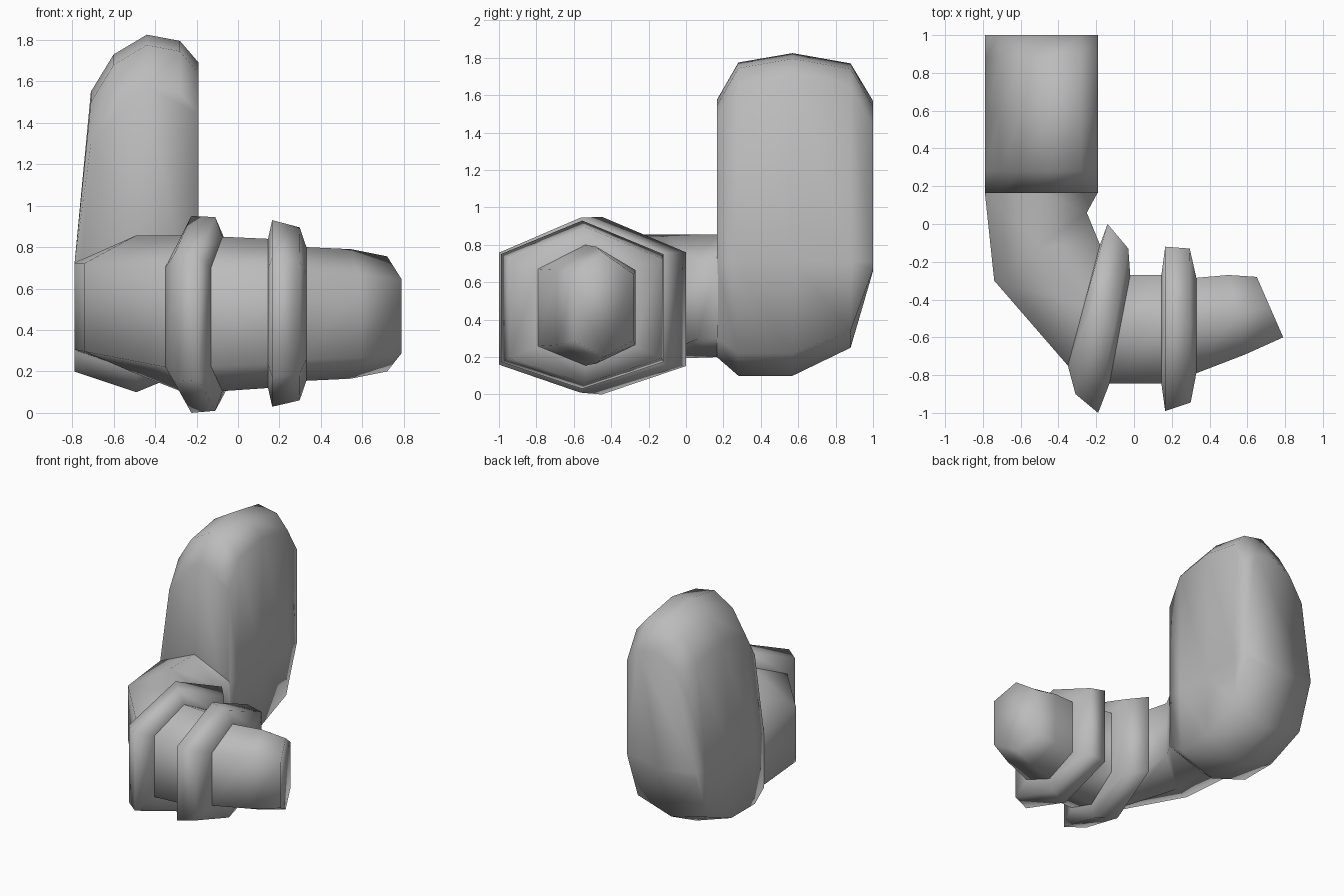
import bpy
import bmesh

cube = bpy.data.objects.get("Cube")
if cube:
    bpy.data.objects.remove(cube)

grey = bpy.data.materials.new("plain grey")
grey.use_nodes = True
colour = (0.5, 0.5, 0.5, 1)
grey.diffuse_color = colour
grey.node_tree.nodes["Principled BSDF"].inputs["Base Color"].default_value = colour


def loft(name, sections, cap_start=False, cap_end=False):
    """Skin a row of equal-length closed loops."""
    bm = bmesh.new()
    loops = [[bm.verts.new(p) for p in s] for s in sections]
    for a, b in zip(loops, loops[1:]):
        n = len(a)
        for i in range(n):
            j = (i + 1) % n
            bm.faces.new((a[i], a[j], b[j], b[i]))
    if cap_start:
        bm.faces.new(loops[0][::-1])
    if cap_end:
        bm.faces.new(loops[-1])
    bmesh.ops.recalc_face_normals(bm, faces=bm.faces[:])
    mesh = bpy.data.meshes.new(name)
    bm.to_mesh(mesh)
    bm.free()
    for poly in mesh.polygons:
        poly.use_smooth = True
    mesh.materials.append(grey)
    obj = bpy.data.objects.new(name, mesh)
    bpy.context.collection.objects.link(obj)
    return obj


def hexagon(outer, inner, bottom, top):
    """Upright six-sided section spanning two plan points."""
    (ox, oy), (ix, iy) = outer, inner
    mx, my = (ox + ix) / 2, (oy + iy) / 2
    h = top - bottom
    low, high = bottom + 0.16 * h, top - 0.2 * h
    return [(ox, oy, low), (ox, oy, high), (mx, my, top),
            (ix, iy, high), (ix, iy, low), (mx, my, bottom)]


# Upper arm: rounded outline in x and z, stepped along y
crown = [(-0.71, 1.55), (-0.60, 1.73), (-0.44, 1.825), (-0.28, 1.795), (-0.19, 1.69)]
base = [(-0.19, 0.71), (-0.20, 0.22), (-0.49, 0.10), (-0.79, 0.20), (-0.79, 0.71)]
# y, drop of the crown, lowest height of the base
steps = [(0.165, 0.25, 0.20), (0.28, 0.05, 0.10), (0.57, 0.0, 0.10),
         (0.88, 0.055, 0.25), (1.0, 0.255, 0.66)]
upper = []
for y, drop, floor in steps:
    loop = [(x, y, z - drop) for x, z in crown]
    loop += [(x, y, floor + (z - 0.10) * (0.71 - floor) / 0.61) for x, z in base]
    upper.append(loop)
loft("upper_arm", upper, True, True)

# Elbow and forearm
elbow_end = hexagon((-0.35, -0.75), (-0.18, -0.11), 0.10, 0.855)
wrist_start = hexagon((-0.13, -0.845), (-0.02, -0.27), 0.105, 0.85)
wrist_end = hexagon((0.145, -0.845), (0.145, -0.27), 0.12, 0.84)
loft("forearm", [
    hexagon((-0.79, 0.17), (-0.19, 0.17), 0.20, 0.855),
    hexagon((-0.74, -0.30), (-0.25, 0.06), 0.19, 0.855),
    elbow_end, wrist_start, wrist_end])

# Raised cuff bands
loft("rear_cuff_band", [
    elbow_end,
    hexagon((-0.31, -0.90), (-0.14, 0.0), 0.0, 0.95),
    hexagon((-0.19, -1.0), (-0.03, -0.13), 0.01, 0.945),
    wrist_start])
hand_start = hexagon((0.33, -0.79), (0.33, -0.285), 0.155, 0.80)
loft("front_cuff_band", [
    wrist_end,
    hexagon((0.165, -0.99), (0.165, -0.12), 0.03, 0.93),
    hexagon((0.30, -0.945), (0.295, -0.13), 0.06, 0.895),
    hand_start])

# Blunt hand with a slanted tip
loft("hand", [
    hand_start,
    hexagon((0.59, -0.69), (0.50, -0.27), 0.165, 0.79),
    hexagon((0.79, -0.60), (0.65, -0.28), 0.20, 0.755)], cap_end=True)
